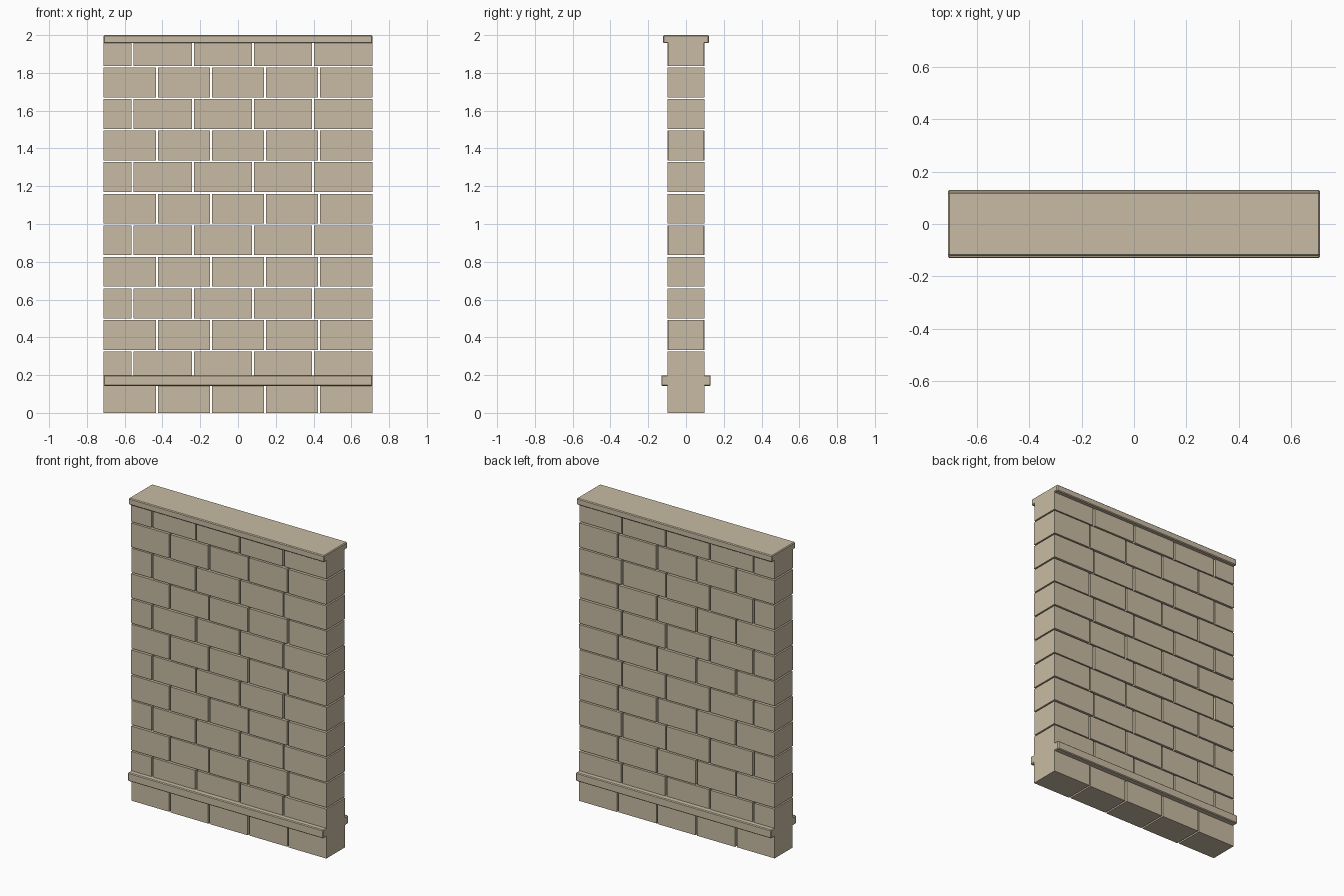
import bpy
import bmesh
from mathutils import Matrix

cube = bpy.data.objects.get("Cube")
if cube:
    bpy.data.objects.remove(cube, do_unlink=True)

HALF_WIDTH = 0.711
HALF_DEPTH = 0.097
COURSES = 12
PITCH = 0.167          # height of a course with its joint
JOINT = 0.011

# Sandstone material
SAND = (0.578, 0.497, 0.366, 1.0)
stone = bpy.data.materials.new("sandstone")
stone.use_nodes = True
stone.diffuse_color = SAND
bsdf = next(n for n in stone.node_tree.nodes if n.type == "BSDF_PRINCIPLED")
bsdf.inputs["Base Color"].default_value = SAND
bsdf.inputs["Roughness"].default_value = 0.9


def add_box(bm, x0, x1, half_depth, z0, z1):
    centre = Matrix.Translation(((x0 + x1) / 2, 0, (z0 + z1) / 2))
    size = Matrix.Diagonal((x1 - x0, 2 * half_depth, z1 - z0, 1))
    bmesh.ops.create_cube(bm, size=1, matrix=centre @ size)


def finish(bm, name):
    mesh = bpy.data.meshes.new(name)
    bm.to_mesh(mesh)
    bm.free()
    mesh.materials.append(stone)
    obj = bpy.data.objects.new(name, mesh)
    bpy.context.collection.objects.link(obj)
    return obj


# Block courses: even ones in five equal blocks, odd ones start with a short block
for row in range(COURSES):
    width = 0.3185 if row % 2 else (2 * HALF_WIDTH + JOINT) / 5
    bm = bmesh.new()
    for col in range(5):
        right = HALF_WIDTH - (4 - col) * width
        left = max(right - width + JOINT, -HALF_WIDTH)
        recess = 0.003 if (row + col) % 3 == 0 else 0
        add_box(bm, left, right, HALF_DEPTH - recess,
                row * PITCH, (row + 1) * PITCH - 0.009)
    finish(bm, f"block_course_{row + 1}")

# Projecting base band and cap with small chamfers
for name, half_depth, z0, z1 in (("base_band", 0.131, 0.143, 0.199),
                                 ("cap_slab", 0.122, 1.957, 2.0)):
    bm = bmesh.new()
    add_box(bm, -HALF_WIDTH, HALF_WIDTH, half_depth, z0, z1)
    slab = finish(bm, name)
    chamfer = slab.modifiers.new("chamfer", "BEVEL")
    chamfer.width = 0.005
    chamfer.segments = 1
